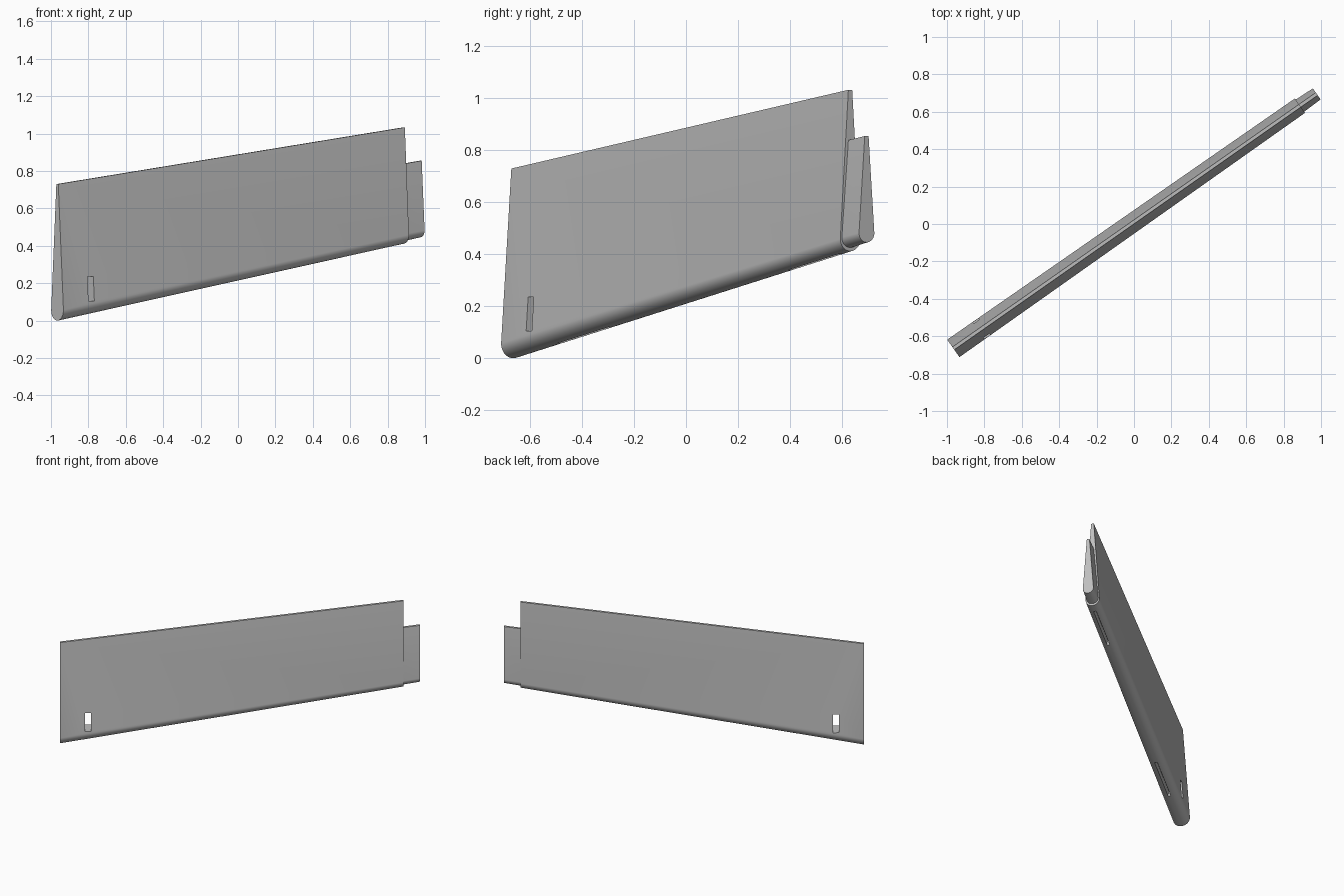
import bpy, bmesh, math
from mathutils import Matrix, Vector

cube = bpy.data.objects.get("Cube")
if cube:
    bpy.data.objects.remove(cube, do_unlink=True)

# Local frame: X along the span, Y through the thickness, Z up
PLACE = Matrix.Translation((-0.966, -0.665, 0)) @ Matrix.Rotation(math.radians(35), 4, 'Z')
SPAN = 2.262

grey = bpy.data.materials.new("plain grey")
grey.use_nodes = True
colour = (0.52, 0.52, 0.52, 1)
grey.diffuse_color = colour
grey.node_tree.nodes["Principled BSDF"].inputs["Base Color"].default_value = colour


def make_object(name, bm):
    bmesh.ops.recalc_face_normals(bm, faces=bm.faces)
    mesh = bpy.data.meshes.new(name)
    bm.to_mesh(mesh)
    bm.free()
    obj = bpy.data.objects.new(name, mesh)
    obj.matrix_world = PLACE
    mesh.materials.append(grey)
    bpy.context.collection.objects.link(obj)
    return obj


def teardrop(s, bottom, top, radius, tip=0.009, steps=28):
    """Cross-section with a round lower edge and a thin blunt upper edge."""
    pts = [Vector((s, -tip, top))]
    for i in range(steps + 1):
        a = math.pi + math.pi * i / steps
        pts.append(Vector((s, radius * math.cos(a), bottom + radius * (1 + math.sin(a)))))
    pts.append(Vector((s, tip, top)))
    return pts


def loft(name, start, end):
    bm = bmesh.new()
    a = [bm.verts.new(p) for p in start]
    b = [bm.verts.new(p) for p in end]
    for i in range(len(a)):
        j = (i + 1) % len(a)
        bm.faces.new((a[i], a[j], b[j], b[i]))
    bm.faces.new(a)
    bm.faces.new(b)
    return make_object(name, bm)


def cut_box(target, size, centre, pitch=0):
    bm = bmesh.new()
    matrix = (Matrix.Translation(centre) @ Matrix.Rotation(-pitch, 4, 'Y')
              @ Matrix.Diagonal((*size, 1)))
    bmesh.ops.create_cube(bm, size=1, matrix=matrix)
    cutter = make_object("slot_cutter", bm)
    cutter.hide_render = True
    mod = target.modifiers.new("slot", 'BOOLEAN')
    mod.operation = 'DIFFERENCE'
    mod.solver = 'EXACT'
    mod.object = cutter
    bpy.context.view_layer.objects.active = target
    bpy.ops.object.modifier_apply(modifier=mod.name)
    bpy.data.objects.remove(cutter, do_unlink=True)


# Tapered main panel and the narrower stub at its raised end
panel = loft("main_panel",
             teardrop(0, 0, 0.73, 0.057),
             teardrop(SPAN, 0.412, 1.033, 0.047))
stub = loft("end_stub",
            teardrop(SPAN - 0.01, 0.424, 0.838, 0.040),
            teardrop(SPAN + 0.11, 0.446, 0.855, 0.036))

# Through slot near the low end
cut_box(panel, (0.038, 0.4, 0.13), (0.184, 0, 0.17))

# Two long, thin grooves in the rounded lower edge
slope = math.atan2(0.412, SPAN)
for s in (0.48, 2.03):
    cut_box(panel, (0.35, 0.018, 0.10), (s, 0, s * math.tan(slope)), slope)

# Smooth sides with crisp edges
for obj in (panel, stub):
    bpy.ops.object.select_all(action='DESELECT')
    obj.select_set(True)
    bpy.context.view_layer.objects.active = obj
    bpy.ops.object.shade_smooth_by_angle(angle=math.radians(30))
